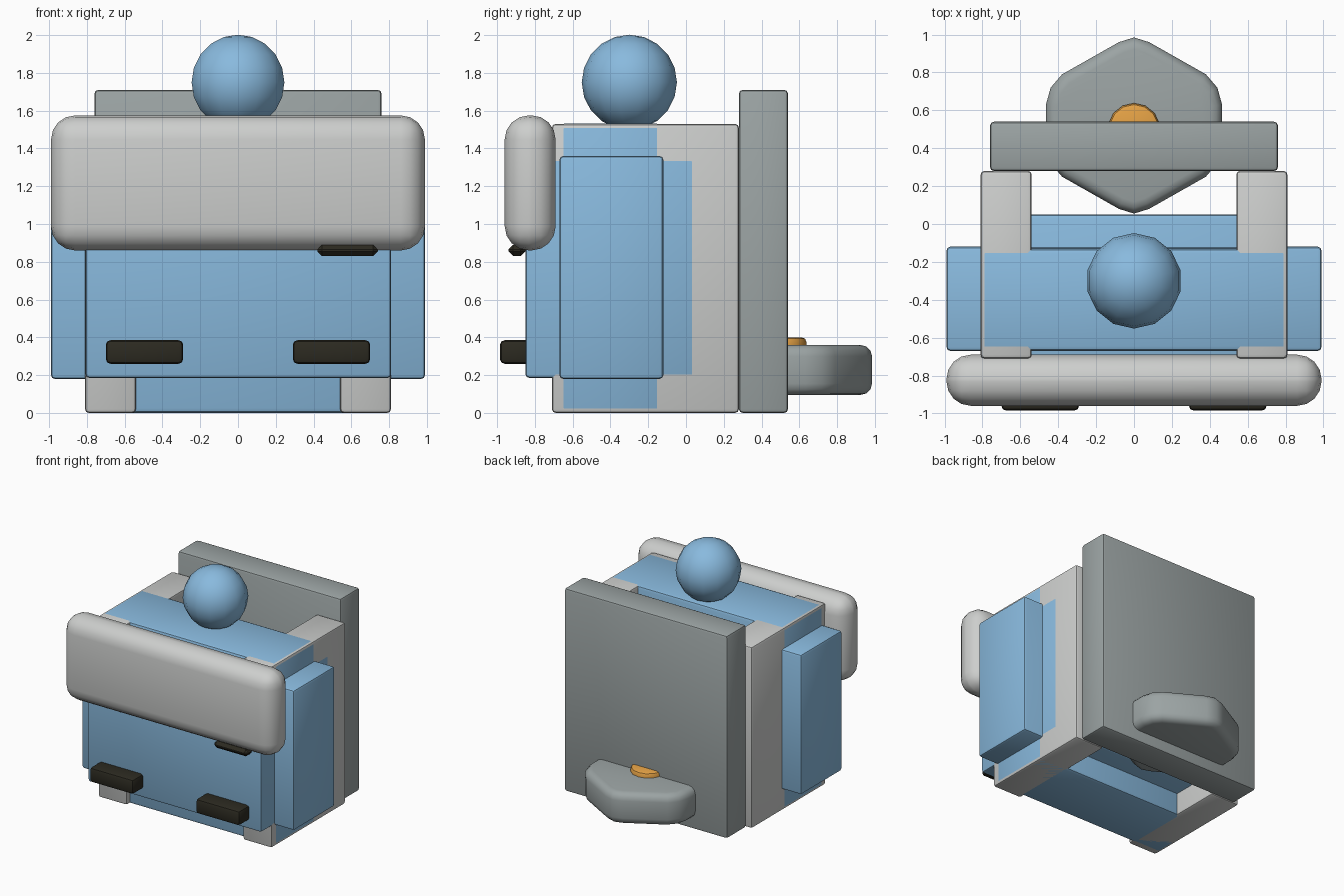
import bpy, math

if "Cube" in bpy.data.objects:
    bpy.data.objects.remove(bpy.data.objects["Cube"])


def mat(name, rgb):
    m = bpy.data.materials.new(name)
    m.diffuse_color = (*rgb, 1)
    m.use_nodes = True
    m.node_tree.nodes["Principled BSDF"].inputs["Base Color"].default_value = m.diffuse_color
    return m


BLUE = mat("sky blue", (0.25, 0.49, 0.73))
PALE = mat("pale grey", (0.61, 0.62, 0.61))
GREY = mat("mid grey", (0.33, 0.37, 0.37))
DARK = mat("near black", (0.025, 0.023, 0.015))
GOLD = mat("orange", (0.78, 0.36, 0.06))


def finish(o, name, m, bevel=0, seg=1):
    o.name = name
    o.data.materials.append(m)
    if bevel:
        b = o.modifiers.new("bevel", 'BEVEL')
        b.width, b.segments, b.limit_method = bevel, seg, 'ANGLE'
        b.angle_limit = math.radians(40)
    bpy.ops.object.select_all(action='DESELECT')
    o.select_set(True)
    bpy.context.view_layer.objects.active = o
    if bevel:
        bpy.ops.object.modifier_apply(modifier="bevel")
    bpy.ops.object.shade_smooth_by_angle(angle=math.radians(35))
    return o


def box(name, m, x, y, z, bevel=0.02, seg=2):
    bpy.ops.mesh.primitive_cube_add(size=1, location=[(a + b) / 2 for a, b in (x, y, z)])
    o = bpy.context.object
    o.scale = [b - a for a, b in (x, y, z)]
    bpy.ops.object.transform_apply(location=False, rotation=False, scale=True)
    return finish(o, name, m, bevel, seg)


def prism(name, m, pts, z0, z1, bevel, seg):
    n = len(pts)
    verts = [(x, y, z) for z in (z0, z1) for x, y in pts]
    faces = [tuple(range(n))[::-1], tuple(range(n, 2 * n))]
    faces += [(i, (i + 1) % n, (i + 1) % n + n, i + n) for i in range(n)]
    me = bpy.data.meshes.new(name)
    me.from_pydata(verts, [], faces)
    o = bpy.data.objects.new(name, me)
    bpy.context.collection.objects.link(o)
    return finish(o, name, m, bevel, seg)


# Blue cross-shaped body: one block along each axis
box("body_depth", BLUE, (-0.807, 0.811), (-0.85, 0.05), (0.185, 1.35))
box("body_height", BLUE, (-0.811, 0.811), (-0.67, -0.13), (0, 1.531), 0.025)
box("body_width", BLUE, (-0.99, 0.99), (-0.67, -0.12), (0.18, 1.36), 0.02)

# Mirrored side rails and front feet
for s, side in ((-1, "left"), (1, "right")):
    box(side + "_rail", PALE, sorted((s * 0.54, s * 0.81)), (-0.71, 0.28), (0, 1.53))
    box(side + "_foot_bar", DARK, sorted((s * 0.29, s * 0.70)), (-0.985, -0.80), (0.26, 0.385), 0.025)

# Single dark slot under the front cushion
box("slot", DARK, (0.42, 0.74), (-0.94, -0.85), (0.83, 0.89), 0.025, 1)

# Front cushion and back panel
box("front_cushion", PALE, (-0.99, 0.99), (-0.96, -0.69), (0.86, 1.575), 0.128, 4)
box("back_panel", GREY, (-0.76, 0.76), (0.28, 0.54), (0, 1.71), 0.02)

# Knob on top
bpy.ops.mesh.primitive_uv_sphere_add(segments=14, ring_count=10, radius=0.252, location=(0, -0.3, 1.75))
finish(bpy.context.object, "top_knob", BLUE)

# Hexagonal plate with softened corners passing through the back panel
half = [(0.08, 0.96), (0.38, 0.79), (0.44, 0.72), (0.465, 0.63)]
right = half + [(x, 1.04 - y) for x, y in half[::-1]]
outline = [(0, 0.985)] + right + [(0, 0.055)] + [(-x, y) for x, y in right[::-1]]
prism("hex_plate", GREY, outline[::-1], 0.095, 0.36, 0.06, 3)

# Small orange disc on the plate
bpy.ops.mesh.primitive_cylinder_add(vertices=14, radius=0.138, depth=0.1, location=(0, 0.5, 0.35))
finish(bpy.context.object, "orange_disc", GOLD, 0.025, 2)
